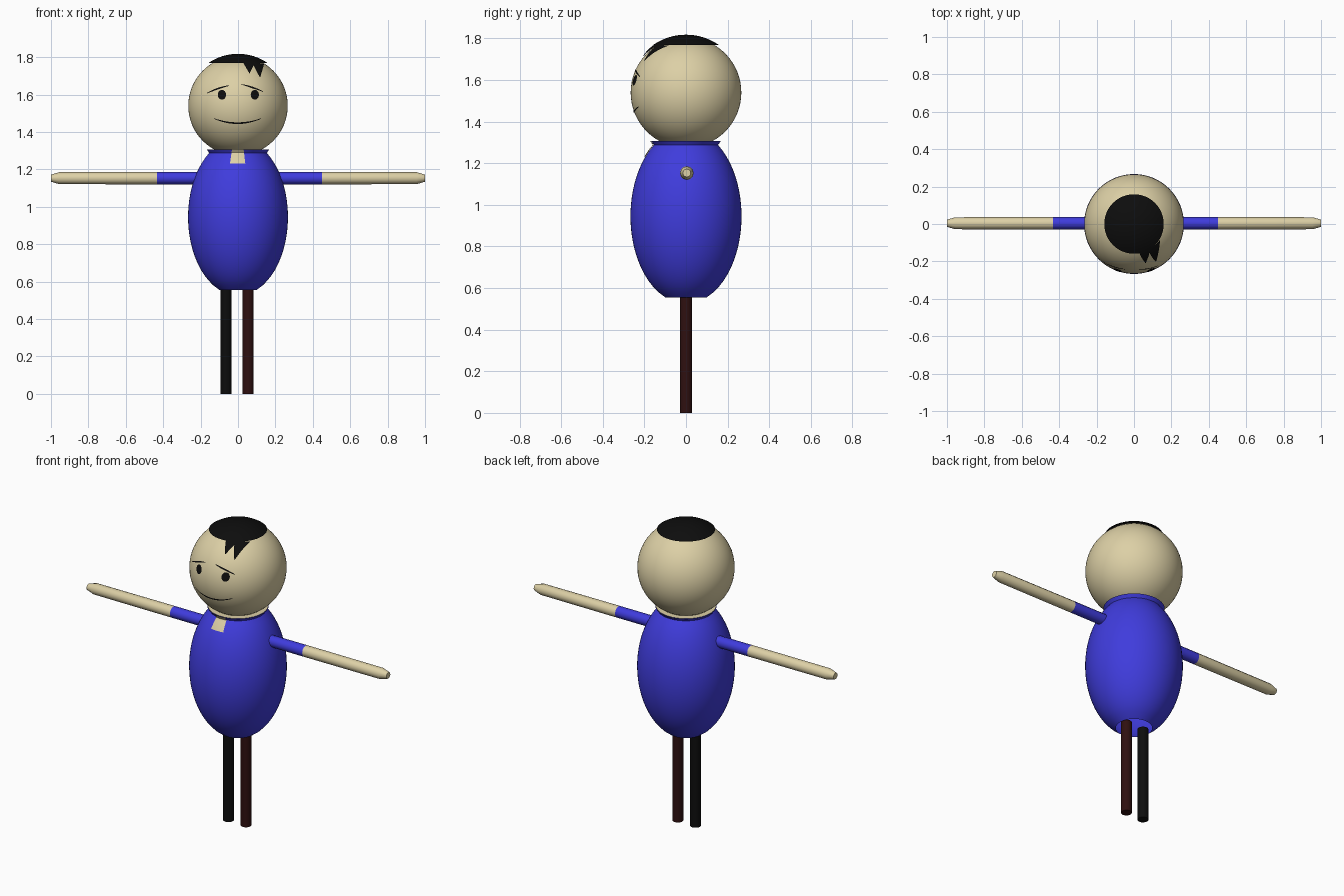
import bpy, bmesh, math
from mathutils import Vector, Matrix

if "Cube" in bpy.data.objects:
    bpy.data.objects.remove(bpy.data.objects["Cube"])


def mat(name, rgb):
    m = bpy.data.materials.new(name)
    m.diffuse_color = (*rgb, 1)
    m.use_nodes = True
    m.node_tree.nodes["Principled BSDF"].inputs["Base Color"].default_value = m.diffuse_color
    return m


SKIN = mat("skin", (0.72, 0.63, 0.38))
BLUE = mat("blue cloth", (0.05, 0.045, 0.72))
BLACK = mat("black", (0.004, 0.004, 0.004))
BROWN = mat("dark brown", (0.028, 0.005, 0.005))

HEAD_Z, HEAD_R, HAIR_R = 1.54, 0.266, 0.278


def finish(name, bm, material):
    me = bpy.data.meshes.new(name)
    bm.to_mesh(me)
    bm.free()
    me.materials.append(material)
    ob = bpy.data.objects.new(name, me)
    bpy.context.collection.objects.link(ob)
    bpy.ops.object.select_all(action='DESELECT')
    ob.select_set(True)
    bpy.context.view_layer.objects.active = ob
    bpy.ops.object.shade_smooth_by_angle(angle=math.radians(35))
    return ob


def lathe(name, profile, material, segs=48, matrix=Matrix()):
    """Spin (radius, height) points, listed bottom to top, about the z axis."""
    bm = bmesh.new()
    vs = [bm.verts.new((r, 0, z)) for r, z in profile]
    es = [bm.edges.new(p) for p in zip(vs, vs[1:])]
    bmesh.ops.spin(bm, geom=vs + es, cent=(0, 0, 0), axis=(0, 0, 1),
                   angle=math.tau, steps=segs, use_duplicate=False)
    bmesh.ops.remove_doubles(bm, verts=bm.verts, dist=1e-5)
    bmesh.ops.recalc_face_normals(bm, faces=bm.faces)
    bm.transform(matrix)
    return finish(name, bm, material)


def torso_r(z):
    if z <= 1.288:
        return 0.267 * math.sqrt(1 - ((z - 0.945) / 0.42) ** 2)
    return 0.154 + (z - 1.288) * 0.72


def on_head(radius):
    return lambda x, z: -math.sqrt(radius ** 2 - x * x - (z - HEAD_Z) ** 2)


def on_torso(x, z):
    return -math.sqrt((torso_r(z) + 0.005) ** 2 - x * x)


def decal(name, left, right, surface, material, rows=16, cols=4):
    """Thin plate between two edge curves (t -> x, z), laid on a surface."""
    bm = bmesh.new()
    grid = []
    for i in range(rows + 1):
        a, b = Vector(left(i / rows)), Vector(right(i / rows))
        pts = [a.lerp(b, j / cols) for j in range(cols + 1)]
        grid.append([bm.verts.new((p.x, surface(p.x, p.y), p.y)) for p in pts])
    for r0, r1 in zip(grid, grid[1:]):
        for j in range(cols):
            bm.faces.new((r0[j], r0[j + 1], r1[j + 1], r1[j]))
    bmesh.ops.remove_doubles(bm, verts=bm.verts, dist=1e-5)
    bm.normal_update()
    if sum(f.normal.y * f.calc_area() for f in bm.faces) > 0:
        bmesh.ops.reverse_faces(bm, faces=bm.faces)
    return finish(name, bm, material)


def line(a, b):
    return lambda t: Vector(a).lerp(Vector(b), t)


def stroke(name, a, b, bow, width=0.009):
    """Drawn line from a to b, bowed up by bow in the middle, thin at the ends."""
    def edge(s):
        def f(t):
            p = Vector(a).lerp(Vector(b), t)
            w = width / 2 * (0.35 + 0.65 * math.sin(math.pi * t))
            return (p.x, p.y + bow * 4 * t * (1 - t) + s * w)
        return f
    decal(name, edge(1), edge(-1), on_head(HEAD_R + 0.003), BLACK, 16, 1)


# Head
lathe("head", [(HEAD_R * math.sin(math.pi * i / 32), HEAD_Z - HEAD_R * math.cos(math.pi * i / 32))
               for i in range(33)], SKIN, 64)

# Hair cap: slice of a slightly larger sphere with a flat underside
a0 = math.acos((1.768 - HEAD_Z) / HAIR_R)
lathe("hair_cap", [(0.12, 1.768)] +
      [(HAIR_R * math.sin(a0 * (1 - i / 8)), HEAD_Z + HAIR_R * math.cos(a0 * (1 - i / 8)))
       for i in range(9)], BLACK)

# Fringe strands
for k, (l, r, tip) in enumerate([((0.025, 1.775), (0.092, 1.775), (0.062, 1.712)),
                                 ((0.075, 1.772), (0.14, 1.765), (0.118, 1.69))]):
    decal(f"fringe_{k + 1}", line(l, tip), line(r, tip), on_head(HAIR_R), BLACK, 8, 4)

# Eyes
for side, ex in (("left", -0.086), ("right", 0.09)):
    def rim(s, ex=ex):
        return lambda t: (ex + s * 0.022 * math.sin(math.pi * t),
                          1.599 + 0.026 * math.cos(math.pi * t))
    decal(f"eye_{side}", rim(-1), rim(1), on_head(HEAD_R + 0.004), BLACK)

# Eyebrows and mouth
stroke("eyebrow_left", (-0.165, 1.608), (-0.048, 1.648), 0.004)
stroke("eyebrow_right", (0.02, 1.654), (0.134, 1.616), 0.003)
stroke("mouth", (-0.128, 1.472), (0.124, 1.472), -0.025)

# Torso: open shell with a flared collar
zs = [0.555 + (1.288 - 0.555) * i / 28 for i in range(29)] + [1.307]
lathe("torso", [(torso_r(z), z) for z in zs], BLUE, 64)
lathe("neck", [(0.0, 1.306), (0.164, 1.306)], SKIN)
decal("collar_opening", line((-0.032, 1.308), (-0.043, 1.232)),
      line((0.03, 1.308), (0.039, 1.232)), on_torso, SKIN, 12, 4)

# Arms: short sleeve and bare forearm with a blunt tip
for side, s in (("left", -1), ("right", 1)):
    m = Matrix.Translation((0, 0.004, 1.153)) @ Matrix.Rotation(s * math.pi / 2, 4, 'Y')
    cuff = 0.434 if s < 0 else 0.448
    lathe(f"sleeve_{side}", [(0.033, 0.18), (0.033, cuff)], BLUE, 12, m)
    lathe(f"arm_{side}", [(0.033, cuff), (0.032, 0.955), (0.019, 1.0), (0, 1.0)], SKIN, 12, m)

# Legs: one black, one brown
for side, x, c in (("left", -0.064, BLACK), ("right", 0.054, BROWN)):
    lathe(f"leg_{side}", [(0, 0), (0.03, 0), (0.03, 0.57), (0, 0.57)], c, 16,
          Matrix.Translation((x, 0, 0)))
